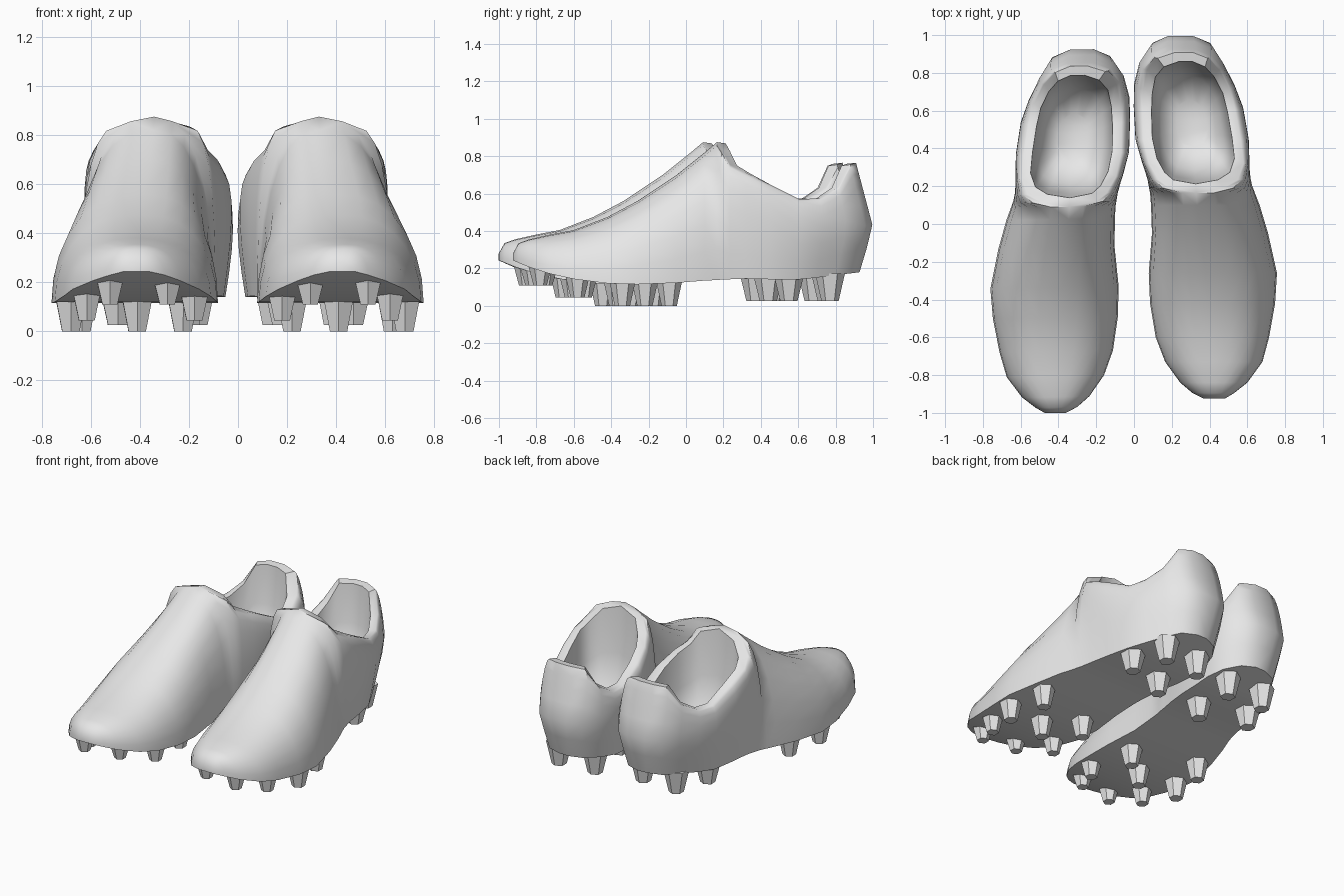
import bpy, bmesh
from math import sin, cos, pi
from mathutils import Matrix

if "Cube" in bpy.data.objects:
    bpy.data.objects.remove(bpy.data.objects["Cube"])

grey = bpy.data.materials.new("plain grey")
grey.use_nodes = True
grey.diffuse_color = (0.8, 0.8, 0.8, 1)
grey.node_tree.nodes["Principled BSDF"].inputs["Base Color"].default_value = (0.8, 0.8, 0.8, 1)

# Stations from heel to toe:
# y, sole inner x, sole outer x, sole z, top inner x, top outer x, top z
STATIONS = [
    (1.00, .21, .28, .18, .22, .31, .765),
    (.96, .125, .375, .175, .125, .39, .755),
    (.86, .06, .435, .165, .07, .45, .635),
    (.74, .03, .495, .15, .05, .505, .575),
    (.62, .03, .545, .14, .045, .535, .57),
    (.45, .04, .575, .142, .05, .565, .65),
    (.32, .06, .595, .145, .08, .58, .71),
    (.235, .075, .615, .142, .13, .55, .755),
    (.19, .08, .63, .14, .185, .475, .835),
    (.165, .085, .64, .138, .33, .33, .875),
    (.10, .09, .665, .135, .335, .335, .82),
    (-.05, .095, .71, .123, .35, .35, .70),
    (-.26, .078, .757, .115, .38, .38, .56),
    (-.42, .085, .747, .12, .40, .40, .475),
    (-.60, .115, .715, .143, .415, .415, .405),
    (-.73, .165, .68, .172, .425, .425, .38),
    (-.84, .245, .60, .207, .43, .43, .355),
    (-.895, .31, .53, .23, .43, .43, .335),
    (-.925, .37, .48, .243, .43, .43, .28),
]
ROWS = 8


def sole_height(y):
    for a, b in zip(STATIONS, STATIONS[1:]):
        if b[0] <= y <= a[0]:
            return b[3] + (a[3] - b[3]) * (y - b[0]) / (a[0] - b[0])
    return .18


def heel_curve(y, z):
    # leans the back of the heel in towards the sole and the collar
    if y < .4:
        return y
    pull = .5 * (.42 - z) if z < .42 else .44 * (z - .42)
    return .4 + (y - .4) * (1 - pull)


def section(station, side):
    y, inner, outer, zb, top_in, top_out, zt = station
    xb, xt = (inner, top_in) if side < 0 else (outer, top_out)
    bulge = .035 * min(max((y - .15) / .3, 0), 1)
    points = []
    for k in range(ROWS):
        t = pi / 2 * k / (ROWS - 1)
        z = zb + (zt - zb) * sin(t)
        x = xt + (xb - xt) * max(cos(t), 0) ** .8 + side * bulge * sin(2 * t)
        if k == ROWS - 1:
            x, z = xt, zt
        points.append((x, heel_curve(y, z), z))
    return points


def finish(name, bm, place):
    mesh = bpy.data.meshes.new(name)
    bmesh.ops.recalc_face_normals(bm, faces=bm.faces)
    bm.to_mesh(mesh)
    bm.free()
    mesh.transform(place)
    if place.determinant() < 0:
        mesh.flip_normals()
    mesh.materials.append(grey)
    obj = bpy.data.objects.new(name, mesh)
    bpy.context.collection.objects.link(obj)
    bpy.ops.object.select_all(action='DESELECT')
    obj.select_set(True)
    bpy.context.view_layer.objects.active = obj


# Collar lip and foot well: x scale, y scale, share of the way to the floor
WELL = [(.82, .87, .01), (.94, .94, .45), (.82, .82, .7), (.5, .5, .9)]
WELL_X, WELL_Y, WELL_FLOOR = .31, .53, .2


def build_upper(name, place):
    bm = bmesh.new()
    sides = [[[bm.verts.new(p) for p in section(s, side)] for s in STATIONS]
             for side in (-1, 1)]
    left, right = sides
    # side walls and instep
    for cols in sides:
        for a, b in zip(cols, cols[1:]):
            for k in range(ROWS - 1):
                bm.faces.new((a[k], b[k], b[k + 1], a[k + 1]))
    # heel and toe ends
    for j in (0, -1):
        for k in range(ROWS - 1):
            bm.faces.new((left[j][k], right[j][k], right[j][k + 1], left[j][k + 1]))
    # sole
    for j in range(len(STATIONS) - 1):
        bm.faces.new((left[j][0], right[j][0], right[j + 1][0], left[j + 1][0]))
    bmesh.ops.remove_doubles(bm, verts=bm.verts, dist=.0005)
    # collar lip, then the well, drawn in ring by ring from the open edge
    ring = [e for e in bm.edges if e.is_boundary]
    for sx, sy, drop in WELL:
        grown = bmesh.ops.extrude_edge_only(bm, edges=ring)["geom"]
        ring = [g for g in grown if isinstance(g, bmesh.types.BMEdge) and g.is_boundary]
        for v in {v for e in ring for v in e.verts}:
            v.co.x = WELL_X + (v.co.x - WELL_X) * sx
            v.co.y = WELL_Y + (v.co.y - WELL_Y) * sy
            v.co.z += (WELL_FLOOR - v.co.z) * drop
    bmesh.ops.triangle_fill(bm, edges=ring, use_beauty=True)
    finish(name, bm, place)
    bpy.ops.object.shade_smooth_by_angle(angle=.8)


# Studs: x, y, tip height, radius
STUDS = [
    (.14, .75, .025, .074), (.18, .44, .025, .074),
    (.39, .77, .025, .074), (.47, .55, .025, .074),
    (.63, -.09, 0, .066), (.68, -.34, 0, .066),
    (.41, -.37, 0, .066), (.22, -.22, 0, .066),
    (.62, -.58, .045, .06), (.18, -.54, .045, .06),
    (.53, -.78, .11, .057), (.295, -.75, .11, .057),
]


def build_studs(name, place):
    bm = bmesh.new()
    for x, y, tip, size in STUDS:
        base = sole_height(y) + .02
        bmesh.ops.create_cone(
            bm, cap_ends=True, segments=6, radius1=size * .62, radius2=size * 1.08,
            depth=base - tip, matrix=Matrix.Translation((x, y, (base + tip) / 2)))
    finish(name, bm, place)


# The right shoe is a mirrored copy, set slightly forward and turned
left_place = Matrix.Identity(4)
right_place = (Matrix.Translation((-.009, -.067, 0)) @ Matrix.Rotation(.021, 4, 'Z')
               @ Matrix.Scale(-1, 4, (1, 0, 0)))
for label, place in (("left", left_place), ("right", right_place)):
    build_upper(label + "_shoe_upper", place)
    build_studs(label + "_shoe_studs", place)
